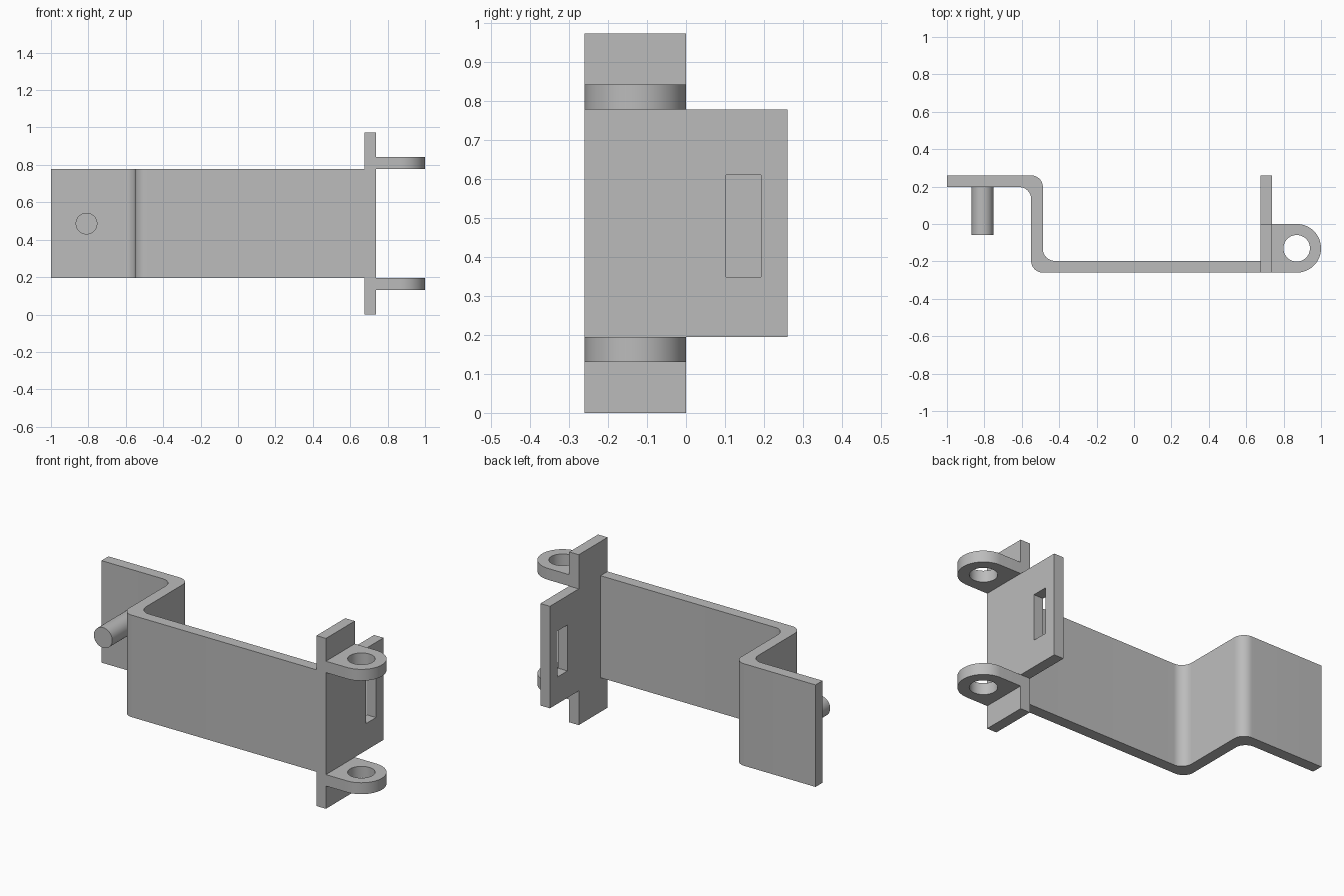
import bpy, bmesh
from math import sin, cos, pi, radians
from mathutils import Vector

cube = bpy.data.objects.get("Cube")
if cube:
    bpy.data.objects.remove(cube)

steel = bpy.data.materials.new("plain grey")
steel.use_nodes = True
GREY = (0.5, 0.5, 0.5, 1)
steel.diffuse_color = GREY
steel.node_tree.nodes["Principled BSDF"].inputs["Base Color"].default_value = GREY

BOTTOM, TOP = 0.195, 0.777      # strap height range
FRONT, BACK = -0.26, 0.26
PLATE_IN, PLATE_OUT = 0.677, 0.737
MID_Z = (BOTTOM + TOP) / 2


def arc(cx, cy, r, start, end, steps):
    """Points along a circular arc, angles in degrees."""
    angles = [radians(start + (end - start) * i / steps) for i in range(steps + 1)]
    return [(cx + r * cos(a), cy + r * sin(a)) for a in angles]


def circle(cx, cy, r, steps=48):
    return arc(cx, cy, r, 0, 360, steps)[:-1]


def extrude(name, loops, place, direction):
    """Fill an outline (further loops are holes) and extrude it to a solid."""
    bm = bmesh.new()
    edges = []
    for loop in loops:
        verts = [bm.verts.new(place(*p)) for p in loop]
        edges += [bm.edges.new((v, verts[i - 1])) for i, v in enumerate(verts)]
    if len(loops) == 1:
        faces = [bm.faces.new(verts)]
    else:
        bmesh.ops.triangle_fill(bm, edges=edges, use_beauty=True)
        faces = bm.faces[:]
    new = bmesh.ops.extrude_face_region(bm, geom=faces, use_keep_orig=True)
    moved = [g for g in new["geom"] if isinstance(g, bmesh.types.BMVert)]
    bmesh.ops.translate(bm, verts=moved, vec=Vector(direction))
    bmesh.ops.recalc_face_normals(bm, faces=bm.faces)
    mesh = bpy.data.meshes.new(name)
    bm.to_mesh(mesh)
    bm.free()
    mesh.materials.append(steel)
    obj = bpy.data.objects.new(name, mesh)
    bpy.context.collection.objects.link(obj)
    bpy.ops.object.select_all(action='DESELECT')
    obj.select_set(True)
    bpy.context.view_layer.objects.active = obj
    bpy.ops.object.shade_smooth_by_angle(angle=radians(30))
    return obj


# Bent strap: a Z-shaped profile with rounded bends
T, R = 0.063, 0.063
X0, X1 = -0.55, -0.55 + T
strap = [(-1, BACK), (-1, BACK - T)]
strap += arc(X0 - R, BACK - T - R, R, 90, 0, 12)
strap += arc(X0 + R, FRONT + R, R, 180, 270, 12)
strap += [(PLATE_IN, FRONT), (PLATE_IN, FRONT + T)]
strap += arc(X1 + R, FRONT + T + R, R, 270, 180, 12)
strap += arc(X1 - R, BACK - R, R, 0, 90, 12)
extrude("bent_strap", [strap], lambda x, y: (x, y, BOTTOM), (0, 0, TOP - BOTTOM))

# Pin standing forward from the rear tab
extrude("pin", [circle(-0.81, MID_Z, 0.058)],
        lambda x, z: (x, BACK - T, z), (0, -0.257, 0))

# End plate with tall front half and a slot in the rear half
outline = [(FRONT, 0), (0, 0), (0, BOTTOM), (BACK, BOTTOM),
           (BACK, TOP), (0, TOP), (0, 2 * MID_Z), (FRONT, 2 * MID_Z)]
slot = [(0.102, 0.348), (0.192, 0.348), (0.192, 0.61), (0.102, 0.61)]
extrude("end_plate", [outline, slot],
        lambda y, z: (PLATE_IN, y, z), (PLATE_OUT - PLATE_IN, 0, 0))

# Pair of hinge lugs with round holes
LUG_R, LUG_T = 0.13, 0.065
lug = [(PLATE_OUT, FRONT)] + arc(1 - LUG_R, FRONT + LUG_R, LUG_R, -90, 90, 32) + [(PLATE_OUT, 0)]
hole = circle(1 - LUG_R, FRONT + LUG_R, 0.071)
for name, z in (("lower_lug", BOTTOM - LUG_T), ("upper_lug", TOP)):
    extrude(name, [lug, hole], lambda x, y: (x, y, z), (0, 0, LUG_T))
